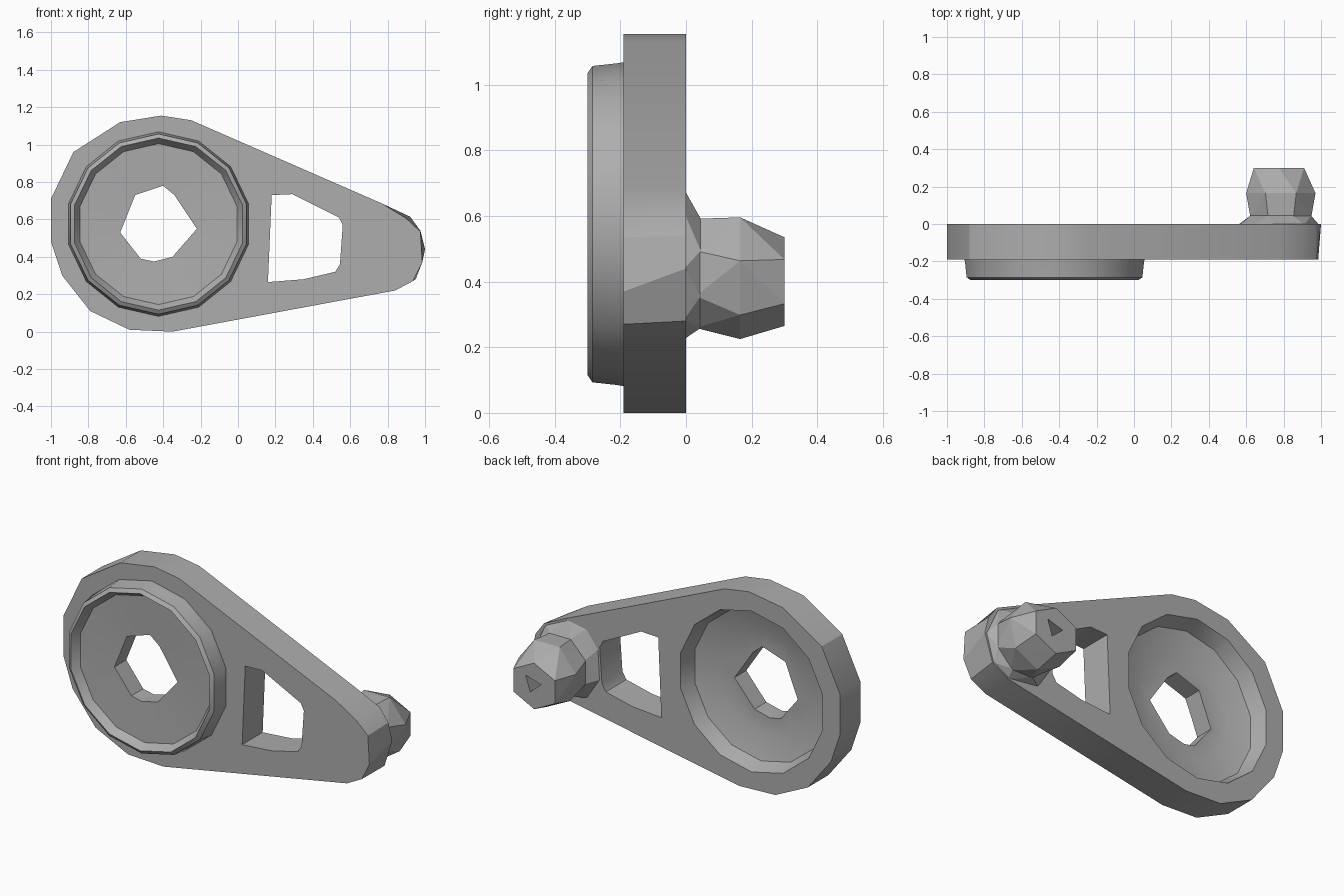
import bpy, bmesh
from math import cos, sin, pi, radians

if "Cube" in bpy.data.objects:
    bpy.data.objects.remove(bpy.data.objects["Cube"])

GREY = (0.42, 0.42, 0.42, 1)
metal = bpy.data.materials.new("plain grey metal")
metal.use_nodes = True
metal.diffuse_color = GREY
metal.node_tree.nodes["Principled BSDF"].inputs["Base Color"].default_value = GREY

HUB = (-0.425, 0.575)
SIDES = 14


def finish(name, bm):
    bmesh.ops.recalc_face_normals(bm, faces=bm.faces)
    mesh = bpy.data.meshes.new(name)
    bm.to_mesh(mesh)
    bm.free()
    mesh.materials.append(metal)
    obj = bpy.data.objects.new(name, mesh)
    bpy.context.collection.objects.link(obj)
    return obj


def circle(y, rx, rz, centre=HUB, n=SIDES, phase=0.5):
    angles = [2 * pi * (i + phase) / n for i in range(n)]
    return [(centre[0] + rx * cos(a), y, centre[1] + rz * sin(a)) for a in angles]


def flat(y, outline):
    return [(x, y, z) for x, z in outline]


def loft(name, rings, closed=False):
    """Skin rings of equal size; cap the ends, or join last to first."""
    bm = bmesh.new()
    loops = [[bm.verts.new(p) for p in ring] for ring in rings]
    n = len(loops[0])
    pairs = list(zip(loops, loops[1:]))
    if closed:
        pairs.append((loops[-1], loops[0]))
    else:
        bm.faces.new(loops[0])
        bm.faces.new(loops[-1])
    for a, b in pairs:
        for i in range(n):
            j = (i + 1) % n
            bm.faces.new((a[i], a[j], b[j], b[i]))
    return finish(name, bm)


def prism(name, outline, front, back):
    return loft(name, [flat(front, outline), flat(back, outline)])


def hull(name, rings):
    bm = bmesh.new()
    for ring in rings:
        for p in ring:
            bm.verts.new(p)
    bmesh.ops.convex_hull(bm, input=bm.verts)
    return finish(name, bm)


def cut(obj, cutter):
    cutter.hide_render = True
    mod = obj.modifiers.new("cut", "BOOLEAN")
    mod.operation = "DIFFERENCE"
    mod.solver = "EXACT"
    mod.object = cutter
    bpy.context.view_layer.objects.active = obj
    bpy.ops.object.modifier_apply(modifier=mod.name)
    bpy.data.objects.remove(cutter)


def smooth(obj):
    bpy.ops.object.select_all(action="DESELECT")
    obj.select_set(True)
    bpy.context.view_layer.objects.active = obj
    bpy.ops.object.shade_smooth_by_angle(angle=radians(28))


# Arm plate: round end tapering to a narrow tip, which is smaller in front
round_end = [(0.84, 0.22), (-0.35, 0.0), (-0.58, 0.01), (-0.79, 0.11),
             (-0.94, 0.30), (-1.0, 0.48), (-1.0, 0.71), (-0.88, 0.96),
             (-0.63, 1.12), (-0.41, 1.155), (-0.25, 1.13), (0.77, 0.685)]
tip_front = [(0.90, 0.605), (0.975, 0.535), (0.985, 0.37), (0.935, 0.27)]
tip_back = [(0.92, 0.615), (0.975, 0.54), (1.0, 0.44), (0.95, 0.28)]
plate = loft("arm_plate", [flat(-0.19, round_end + tip_front),
                           flat(0.0, round_end + tip_back)])

# Window through the arm
window = [(0.18, 0.73), (0.29, 0.735), (0.54, 0.61), (0.56, 0.57),
          (0.545, 0.36), (0.52, 0.32), (0.35, 0.28), (0.16, 0.265)]
cut(plate, prism("window_cutter", window, -0.4, 0.2))

# Tapered recess behind the hub
cut(plate, loft("recess_cutter", [circle(0.01, 0.475, 0.475),
                                  circle(-0.21, 0.40, 0.40)]))

# Raised hub ring with a sunken floor in front and a shallow bowl behind
profile = [(0.495, -0.18), (0.49, -0.21), (0.482, -0.285), (0.46, -0.30),
           (0.43, -0.255), (0.1, -0.24), (0.1, -0.135), (0.30, -0.135),
           (0.47, -0.08)]
hub = loft("hub_ring", [circle(y, r, r) for r, y in profile], closed=True)

# Rough six-sided hole in the hub floor
hole = [(-0.40, 0.78), (-0.55, 0.73), (-0.63, 0.53), (-0.52, 0.39),
        (-0.45, 0.375), (-0.35, 0.40), (-0.22, 0.55), (-0.34, 0.73)]
cut(hub, prism("hole_cutter", hole, -0.4, 0.1))

# Collar flaring from the tip of the plate to the knob
collar_base = [(0.565, 0.56), (0.555, 0.38), (0.64, 0.25), (0.84, 0.225),
               (0.945, 0.285), (0.99, 0.44), (0.91, 0.61), (0.76, 0.68),
               (0.64, 0.66)]
hull("knob_collar", [flat(-0.005, collar_base),
                     circle(0.045, 0.175, 0.18, (0.785, 0.425), 8, 0.5)])

# Faceted knob with a small three-sided socket in its end
knob = hull("knob", [circle(0.03, 0.175, 0.18, (0.785, 0.425), 8, 0.5),
                     circle(0.165, 0.19, 0.195, (0.785, 0.42), 7, 0.25),
                     circle(0.30, 0.155, 0.135, (0.775, 0.40), 6, 0.5)])
socket = [(0.83, 0.45), (0.73, 0.42), (0.80, 0.36)]
cut(knob, prism("socket_cutter", socket, 0.2, 0.4))

for part in (plate, hub):
    smooth(part)
